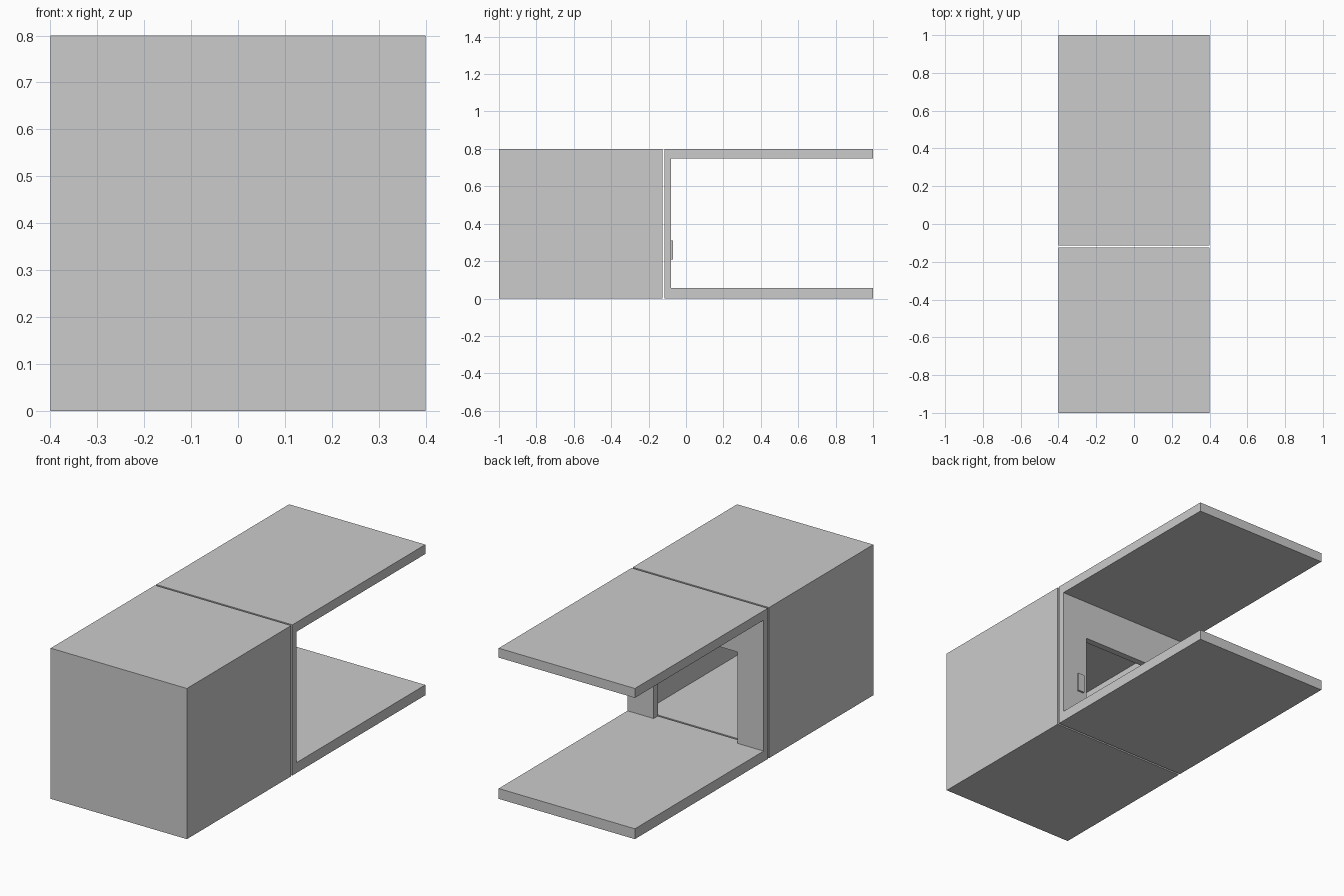
import bpy, bmesh

if "Cube" in bpy.data.objects:
    bpy.data.objects.remove(bpy.data.objects["Cube"])

HALF_W, HEIGHT = 0.4, 0.8
FLOOR, CEIL = 0.055, 0.75      # inner floor and ceiling heights
WALL_Y = (-0.115, -0.08)       # doorway wall
BOX_END = -0.125               # rear end of the front room


def extrude_profile(name, profile, x0, x1):
    """Solid from a (y, z) outline swept along x."""
    bm = bmesh.new()
    face = bm.faces.new([bm.verts.new((x0, y, z)) for y, z in profile])
    swept = bmesh.ops.extrude_face_region(bm, geom=[face])["geom"]
    verts = [v for v in swept if isinstance(v, bmesh.types.BMVert)]
    bmesh.ops.translate(bm, verts=verts, vec=(x1 - x0, 0, 0))
    bmesh.ops.recalc_face_normals(bm, faces=bm.faces)
    mesh = bpy.data.meshes.new(name)
    bm.to_mesh(mesh)
    bm.free()
    obj = bpy.data.objects.new(name, mesh)
    bpy.context.collection.objects.link(obj)
    return obj


def box(name, x, y, z):
    outline = [(y[0], z[0]), (y[1], z[0]), (y[1], z[1]), (y[0], z[1])]
    return extrude_profile(name, outline, x[0], x[1])


def cut(target, cutter):
    mod = target.modifiers.new("opening", 'BOOLEAN')
    mod.operation = 'DIFFERENCE'
    mod.solver = 'EXACT'
    mod.object = cutter
    bpy.context.view_layer.objects.active = target
    bpy.ops.object.modifier_apply(modifier=mod.name)
    bpy.data.objects.remove(cutter)


# Front room: closed box, hollow and open towards the doorway
front_room = box("front_room", (-HALF_W, HALF_W), (-1, BOX_END), (0, HEIGHT))
cut(front_room, box("room_cutter", (-0.33, 0.33), (-0.94, 0.0), (FLOOR, 0.74)))

# Rear section: floor, doorway wall and ceiling as one C profile
y0, y1 = WALL_Y
c_profile = [(y0, 0), (1, 0), (1, FLOOR), (y1, FLOOR),
             (y1, CEIL), (1, CEIL), (1, HEIGHT), (y0, HEIGHT)]
rear_section = extrude_profile("rear_section", c_profile, -HALF_W, HALF_W)
cut(rear_section, box("door_cutter", (-0.246, 0.246), (-0.2, 0.0), (FLOOR, 0.54)))

# Door control panel beside the opening
box("control_panel", (0.27, 0.307), (y1 - 0.005, -0.07), (0.21, 0.31))
